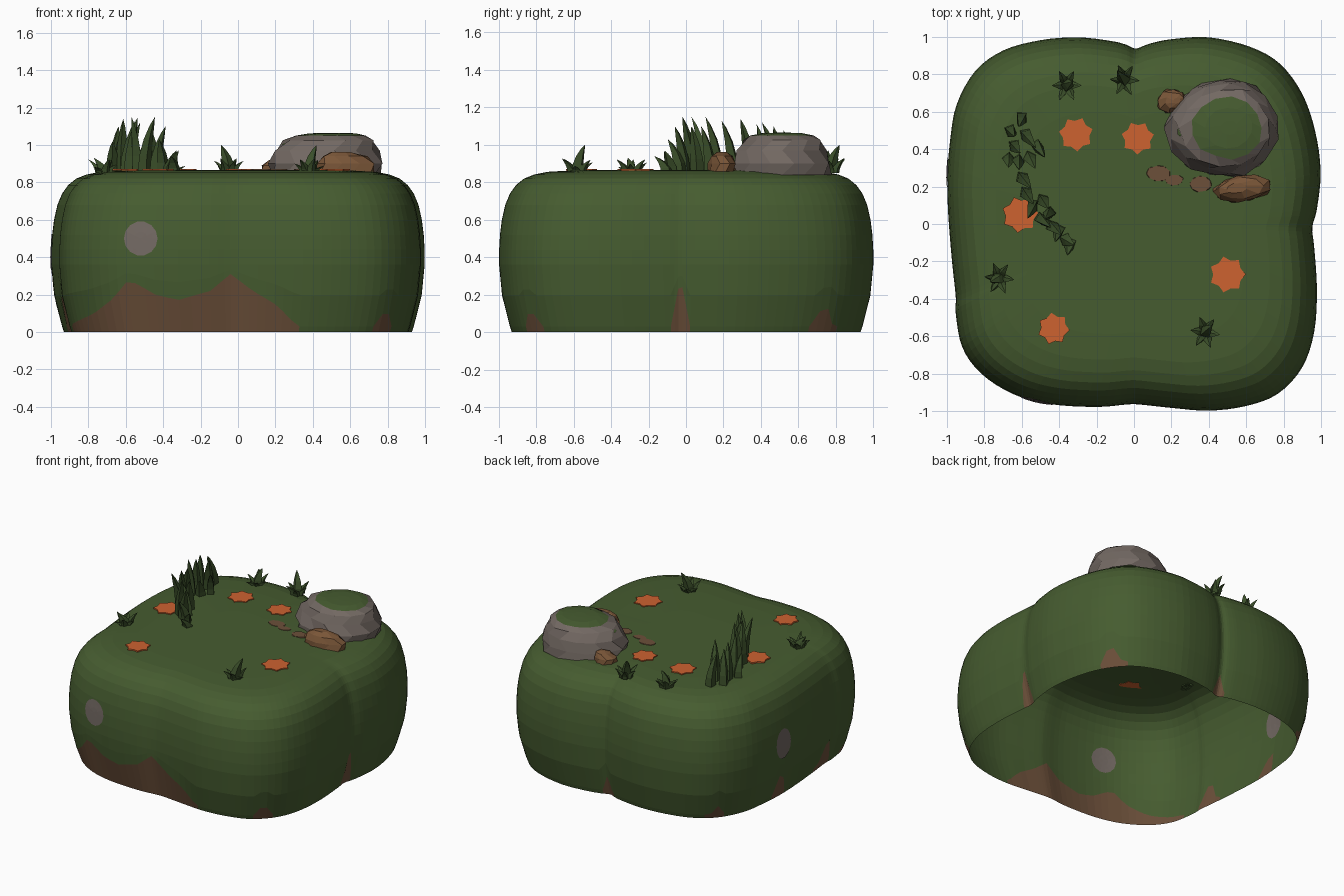
import bpy, bmesh, math, random
from mathutils import Vector

if "Cube" in bpy.data.objects:
    bpy.data.objects.remove(bpy.data.objects["Cube"])
random.seed(4)


def mat(name, rgb):
    m = bpy.data.materials.new(name)
    lin = [((c / 255 + 0.055) / 1.055) ** 2.4 for c in rgb]
    m.diffuse_color = (*lin, 1)
    m.use_nodes = True
    m.node_tree.nodes["Principled BSDF"].inputs["Base Color"].default_value = m.diffuse_color
    return m


GREEN = mat("moss green", (70, 92, 48))
BLADE = mat("grass green", (58, 78, 41))
GREY = mat("stone grey", (114, 104, 98))
BROWN = mat("earth brown", (108, 80, 58))
TAN = mat("rock brown", (122, 86, 56))
ORANGE = mat("leaf orange", (205, 98, 48))


def finish(name, bm, *mats):
    bmesh.ops.recalc_face_normals(bm, faces=bm.faces)
    me = bpy.data.meshes.new(name)
    bm.to_mesh(me)
    bm.free()
    for m in mats:
        me.materials.append(m)
    ob = bpy.data.objects.new(name, me)
    bpy.context.collection.objects.link(ob)
    return ob


def interp(table, v):
    if v <= table[0][0]:
        return table[0][1]
    for (a, p), (b, q) in zip(table, table[1:]):
        if v <= b:
            return p + (q - p) * (v - a) / (b - a)
    return table[-1][1]


def bridge(bm, a, b, index=0):
    n = len(a)
    fs = [bm.faces.new((a[i], a[(i + 1) % n], b[(i + 1) % n], b[i])) for i in range(n)]
    for f in fs:
        f.material_index = index
    return fs


# four-lobed plan outline, clockwise from the back crease
OUT = [(.01, .94), (.08, .965), (.2, .99), (.4, 1), (.62, .95), (.78, .86), (.9, .7), (.97, .5),
       (1, .28), (.98, .08), (.955, -.02), (.965, -.12), (.98, -.35), (.965, -.58), (.9, -.77),
       (.77, -.91), (.6, -.975), (.4, -1), (.2, -.985), (.03, -.967), (-.04, -.967), (-.2, -.98),
       (-.45, -.965), (-.65, -.91), (-.82, -.8), (-.92, -.66), (-.955, -.48), (-.955, -.39),
       (-.975, -.2), (-.995, .05), (-1, .25), (-.985, .45), (-.95, .64), (-.85, .82),
       (-.7, .93), (-.5, .985), (-.3, 1), (-.12, .98), (-.04, .96)]
SIDE = [(0, .93), (.06, .95), (.18, .98), (.3, .995), (.4, 1), (.52, .993), (.6, .983), (.68, .965),
        (.74, .94), (.785, .908), (.82, .865), (.842, .81), (.856, .74), (.864, .6), (.867, .3)]


def catmull(p, sub=4):
    pts, n = [], len(p)
    for i in range(n):
        a, b, c, d = (Vector(p[(i + k) % n]) for k in (-1, 0, 1, 2))
        for s in range(sub):
            t = s / sub
            pts.append(b + .5 * t * (c - a + t * (2 * a - 5 * b + 4 * c - d + t * (3 * (b - c) + d - a))))
    return pts


plan = catmull(OUT)

# height of the bare earth along the foot of the wall
FRONT = [(-.97, .03), (-.9, .06), (-.8, .1), (-.68, .18), (-.6, .27), (-.55, .26), (-.45, .2), (-.33, .17),
         (-.15, .22), (-.04, .31), (.08, .22), (.22, .14), (.28, .08), (.34, .03)]
SPIKES = [(.957, -.03, .06, .29), (.01, .94, .06, .15), (.86, .77, .1, .16), (.82, -.86, .08, .14),
          (-.85, .82, .08, .1), (-1, .28, .08, .24), (-.965, -.33, .1, .24)]


def earth(p):
    h = interp(FRONT, p.x) if p.y < -.6 else .03
    for x, y, w, top in SPIKES:
        h = max(h, top * (1 - math.hypot(p.x - x, p.y - y) / w))
    return h


# body shell, open underneath
bm = bmesh.new()
hs = [earth(p) for p in plan]
levels = [lambda h: 0, lambda h: h, lambda h: (h + .36) / 2]
levels += [lambda h, z=z: z for z in (.36, .44, .52, .6, .68, .74, .785, .82, .842, .856, .864, .867)]
rows = []
for lev in levels:
    row = []
    for p, h in zip(plan, hs):
        z = lev(h)
        s = interp(SIDE, z)
        row.append(bm.verts.new((p.x * s, p.y * s, z)))
    rows.append(row)
for r, (a, b) in enumerate(zip(rows, rows[1:])):
    for i, f in enumerate(bridge(bm, a, b)):
        if r == 0 and max(hs[i], hs[(i + 1) % len(hs)]) > .04:
            f.material_index = 1
bm.faces.new(rows[-1])
finish("mound_body", bm, GREEN, BROWN)


# round stone spots on the walls, visible inside and out
def wall(axis, u, z):
    k = 1 - axis
    side = [p for p in plan if p[axis] < -.6]
    s = interp(SIDE, z)
    return interp(sorted((p[k] * s, p[axis] * s) for p in side), u)


def spot(name, axis, u0, z0, ru, rz):
    bm = bmesh.new()
    for off in (-.004, .004):
        rings = []
        for f in (.05, .4, .7, 1):
            ring = []
            for i in range(14):
                t = math.tau * i / 14
                u, z = u0 + f * ru * math.cos(t), z0 + f * rz * math.sin(t)
                d = wall(axis, u, z) + off
                ring.append(bm.verts.new((d, u, z) if axis == 0 else (u, d, z)))
            rings.append(ring)
        bm.faces.new(rings[0])
        for a, b in zip(rings, rings[1:]):
            bridge(bm, a, b)
    finish(name, bm, GREY)


spot("front_stone_spot", 1, -.52, .5, .09, .092)
spot("left_stone_spot", 0, .28, .42, .08, .11)


# faceted rocks built from jittered rings: (z, scale, centre shift x)
def rock(name, cx, cy, rx, ry, rings, n, mats, jit=.04, rot=0, moss=99):
    bm = bmesh.new()
    wob = [1 + random.uniform(-jit, jit) for _ in range(n)]
    prev = None
    for k, (z, s, dx) in enumerate(rings):
        row = []
        for i in range(n):
            t = math.tau * (i + .5 * (k % 2)) / n
            q = s * wob[i] * random.uniform(1 - jit, 1 + jit)
            x, y = rx * q * math.cos(t), ry * q * math.sin(t)
            row.append(bm.verts.new((cx + dx + x * math.cos(rot) - y * math.sin(rot),
                                     cy + x * math.sin(rot) + y * math.cos(rot), z)))
        if prev:
            bridge(bm, prev, row, int(k >= moss))
        prev = row
    bm.faces.new(prev).material_index = int(moss < 99)
    finish(name, bm, *mats)


rock("boulder", .48, .515, .3, .265, [(.84, 1, 0), (.9, 1, 0), (.97, .92, .0), (1.025, .8, .01),
     (1.05, .64, .02), (1.062, .42, .03), (1.065, .15, .03)], 13, (GREY, GREEN), moss=5)
rock("moss_dab", .26, .5, .03, .045, [(1.0, 1, 0), (1.015, .8, .01)], 7, (GREEN,))
rock("front_rock", .575, .19, .155, .075, [(.85, 1, 0), (.9, .97, 0), (.94, .75, -.01), (.962, .35, -.03)],
     9, (TAN,), .07, .12)
rock("back_rock", .2, .66, .08, .065, [(.85, 1, 0), (.89, .95, 0), (.92, .65, .02), (.93, .25, .03)],
     8, (TAN,), .05, .3)
for i, (x, y, rx, ry) in enumerate([(.13, .27, .065, .045), (.215, .235, .05, .03), (.355, .215, .06, .045)]):
    rock("pebble_%d" % i, x, y, rx, ry, [(.862, 1, 0), (.871, .95, 0)], 9, (BROWN,))


# orange fallen leaves: thin seven-pointed plates
def leaf(i, x, y, r, rot):
    bm = bmesh.new()
    rows = []
    for z in (.8625, .872):
        rows.append([bm.verts.new((x + r * s * math.cos(t), y + r * s * math.sin(t), z))
                     for s, t in (((1, .78)[k % 2], rot + math.tau * k / 14) for k in range(14))])
    bridge(bm, *rows)
    for row in rows:
        bm.faces.new(row)
    finish("orange_leaf_%d" % i, bm, ORANGE)


for i, (x, y, r) in enumerate([(-.31, .48, .092), (.02, .46, .088), (-.61, .05, .098),
                               (.5, -.27, .098), (-.43, -.56, .086)]):
    leaf(i, x, y, r, i * .8 + .3)


# grass blades: bent four-sided spikes
def blade(bm, x, y, h, lx, ly, r):
    prev, a = None, random.uniform(0, 1.5)
    for t, s in ((0, 1), (.3, .95), (.6, .7), (.85, .35)):
        c = (x + lx * t * t, y + ly * t * t)
        row = [bm.verts.new((c[0] + r * s * math.cos(a + k * math.pi / 2),
                             c[1] + r * s * math.sin(a + k * math.pi / 2), .85 + (h - .85) * t)) for k in range(4)]
        if prev:
            bridge(bm, prev, row)
        prev = row
    tip = bm.verts.new((x + lx, y + ly, h))
    for k in range(4):
        bm.faces.new((prev[k], prev[(k + 1) % 4], tip))


# tall grass row (base x, base y, tip height)
bm = bmesh.new()
for x, y, h in [(-.6, .57, 1.08), (-.66, .5, 1.1), (-.58, .48, 1.12), (-.64, .42, 1.11), (-.52, .42, 1.04),
                (-.62, .34, 1.14), (-.56, .36, 1.0), (-.67, .35, 1.02), (-.6, .25, 1.13), (-.58, .17, 1.15),
                (-.54, .1, 1.15), (-.49, .13, 1.1), (-.5, .03, 1.15), (-.45, .06, 1.1),
                (-.44, -.01, 1.1), (-.4, -.03, 1.03), (-.37, -.08, .97), (-.34, -.1, .94)]:
    blade(bm, x, y, h, random.uniform(-.03, .06), random.uniform(-.08, -.03), .036)
finish("tall_grass", bm, BLADE)

# small tufts: one tall blade ringed by low ones
for i, (x, y, h, lx, ly) in enumerate([(-.36, .74, .97, .03, .02), (-.05, .77, 1.0, -.04, .05),
                                       (-.72, -.29, .93, -.05, -.02), (.38, -.58, 1.0, .04, .04)]):
    bm = bmesh.new()
    blade(bm, x, y, h, lx, ly, .036)
    for k in range(6):
        t = k * math.tau / 6 + i
        blade(bm, x + .025 * math.cos(t), y + .03 * math.sin(t), random.uniform(.88, .93),
              .055 * math.cos(t), .06 * math.sin(t), .024)
    finish("grass_tuft_%d" % i, bm, BLADE)
